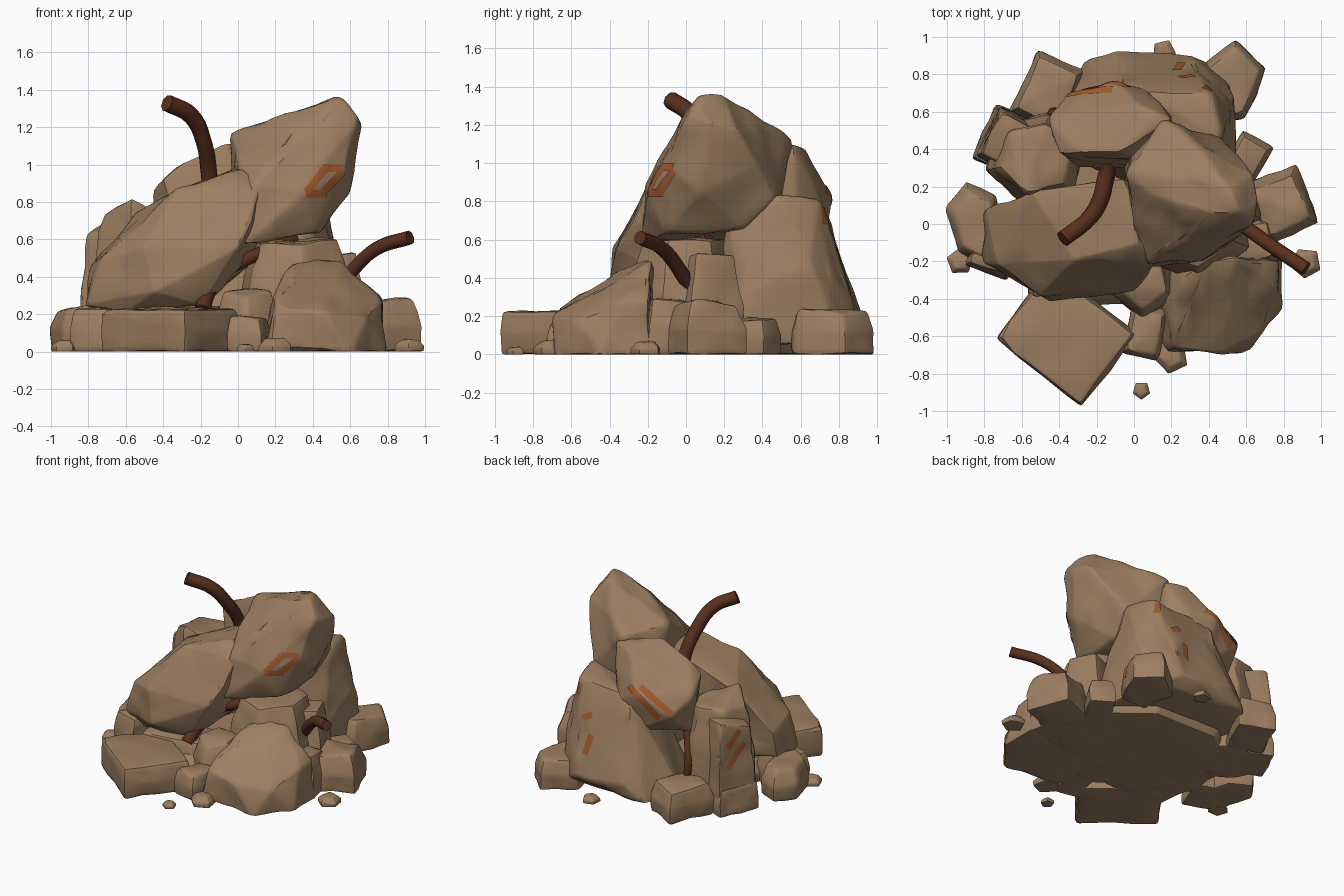
import bpy, bmesh, math, random
from mathutils import Vector, noise
from mathutils.bvhtree import BVHTree

random.seed(4)
old = bpy.data.objects.get("Cube")
if old:
    bpy.data.objects.remove(old)


def material(name, color):
    mat = bpy.data.materials.new(name)
    mat.use_nodes = True
    mat.diffuse_color = (*color, 1)
    bsdf = mat.node_tree.nodes["Principled BSDF"]
    bsdf.inputs["Base Color"].default_value = (*color, 1)
    bsdf.inputs["Roughness"].default_value = 0.9
    return mat


STONE = material("stone brown", (0.33, 0.21, 0.118))
ROOT = material("root brown", (0.1, 0.03, 0.013))
ORANGE = material("orange paint", (0.36, 0.105, 0.03))


def add_object(name, bm, mat, angle=35):
    mesh = bpy.data.meshes.new(name)
    bm.to_mesh(mesh)
    bm.free()
    mesh.materials.append(mat)
    obj = bpy.data.objects.new(name, mesh)
    bpy.context.collection.objects.link(obj)
    bpy.ops.object.select_all(action="DESELECT")
    bpy.context.view_layer.objects.active = obj
    obj.select_set(True)
    bpy.ops.object.shade_smooth_by_angle(angle=math.radians(angle))
    return obj


def rock(name, points, chip=0.022, rough=0.02):
    """Convex stone with worn edges and a slightly uneven surface."""
    bm = bmesh.new()
    for p in points:
        bm.verts.new(p)
    bmesh.ops.convex_hull(bm, input=bm.verts)
    loose = [v for v in bm.verts if not v.link_faces]
    bmesh.ops.delete(bm, geom=loose, context="VERTS")
    bmesh.ops.dissolve_limit(bm, angle_limit=math.radians(9), verts=bm.verts, edges=bm.edges)
    bmesh.ops.bevel(bm, geom=list(bm.edges), offset=chip, segments=2, profile=0.6,
                    affect="EDGES", clamp_overlap=True)
    bmesh.ops.triangulate(bm, faces=bm.faces)
    for _ in range(2):
        long_edges = [e for e in bm.edges if e.calc_length() > 0.09]
        bmesh.ops.subdivide_edges(bm, edges=long_edges, cuts=1)
        bmesh.ops.triangulate(bm, faces=bm.faces)
    bm.normal_update()
    for v in bm.verts:
        v.co += v.normal * rough * noise.noise(v.co * 7)
        v.co.z = max(v.co.z, 0)
    bmesh.ops.recalc_face_normals(bm, faces=bm.faces)
    return add_object(name, bm, STONE)


def block(name, x, y, width, depth, height, turn=0, taper=0.8, sides=4, base=0):
    """Tapered stone with uneven corners."""
    points = []
    for i in range(sides):
        a = (i + 0.5) * math.tau / sides
        reach = 0.5 / math.cos(math.pi / sides)
        for z, scale in ((base, 0.98), (base + height * 0.5, 1), (base + height, taper)):
            s = reach * scale * random.uniform(0.95, 1.03)
            offset = Vector((math.cos(a) * width * s, math.sin(a) * depth * s, 0))
            offset.rotate(Vector((1, 0, 0)).rotation_difference(
                Vector((math.cos(math.radians(turn)), math.sin(math.radians(turn)), 0))))
            lift = random.uniform(0.86, 1) if z > base else 1
            points.append((x + offset.x, y + offset.y, z * lift))
    size = min(width, depth, height)
    return rock(name, points, min(0.022, size * 0.1), min(0.018, size * 0.06))


def root(name, path, radius=0.046):
    """Bent round root along a smooth path."""
    curve = bpy.data.curves.new(name, "CURVE")
    curve.dimensions = "3D"
    curve.bevel_depth = radius
    curve.bevel_resolution = 2
    curve.use_fill_caps = True
    spline = curve.splines.new("BEZIER")
    spline.bezier_points.add(len(path) - 1)
    for point, co in zip(spline.bezier_points, path):
        point.co = co
        point.handle_left_type = point.handle_right_type = "AUTO"
    spline.resolution_u = 5
    curve.materials.append(ROOT)
    obj = bpy.data.objects.new(name, curve)
    bpy.context.collection.objects.link(obj)


def paint(name, target, direction, strokes, half=0.02, steps=12):
    """Thin painted strokes laid onto the surface of a stone."""
    bm = bmesh.new()
    source = bmesh.new()
    source.from_mesh(target.data)
    tree = BVHTree.FromBMesh(source)
    d = Vector(direction).normalized()
    for start, end in strokes:
        start, end = Vector(start), Vector(end)
        side = d.cross(end - start).normalized() * half
        rows = []
        for i in range(steps + 1):
            row = []
            for k in (-1, 0, 1):
                hit, normal, _, _ = tree.ray_cast(start.lerp(end, i / steps) + side * k - d * 2, d)
                row.append(bm.verts.new(hit + normal * 0.006) if hit else None)
            rows.append(row)
        for a, b in zip(rows, rows[1:]):
            for k in (0, 1):
                quad = (a[k], a[k + 1], b[k + 1], b[k])
                if all(quad):
                    face = bm.faces.new(quad)
                    face.normal_update()
                    if face.normal.dot(d) > 0:
                        face.normal_flip()
    source.free()
    add_object(name, bm, ORANGE)


# Large leaning slabs
rock("lower_slab", [
    (-.8, -.2, .25), (-.81, .05, .26), (-.73, -.22, .5), (-.79, .08, .45),
    (-.45, -.41, .32), (-.5, -.38, .56), (0, -.36, .55), (.08, -.28, .7),
    (-.32, -.19, .87), (.03, -.1, .98), (.12, -.2, .88), (-.05, .25, .97),
    (-.55, .18, .74), (-.2, -.32, .25), (-.6, -.27, .2), (-.2, .2, .25),
    (0, -.2, .45), (.1, .1, .5)])
upper_slab = rock("upper_slab", [
    (.57, .06, 1.37), (.5, .2, 1.36), (.42, .06, 1.33), (.64, .02, 1.26), (.67, .12, 1.22),
    (.63, .26, 1.18), (.1, .15, 1.21), (.32, .45, 1.18), (0, 0, 1.03),
    (-.04, .28, 1.17), (.08, -.21, .9), (.36, -.2, .85), (.57, -.07, .95),
    (.6, .08, .84), (.42, -.1, .64), (.02, -.24, .56), (.56, .37, 1),
    (.46, .46, .82), (.45, .3, .65), (-.05, .3, .6), (.16, .56, 1.12), (.05, .5, .7)])

# Stones behind the slabs
tilted_stone = rock("tilted_back_stone", [
    (-.46, .58, .84), (-.4, .38, .92), (-.28, .38, 1.02), (-.08, .38, 1.12),
    (.05, .63, 1.07), (.2, .56, 1.09), (-.1, .76, .83), (-.36, .7, .7),
    (.06, .73, .75), (.2, .6, .6), (-.4, .5, .52), (-.3, .3, .5),
    (.2, .3, .5), (-.1, .7, .54)])
back_stone = rock("large_back_stone", [
    (-.05, .72, .78), (.4, .7, .8), (.46, .48, .83), (.36, .22, .74),
    (0, .4, .7), (.54, .65, .5), (-.41, .62, .08), (-.26, .88, .08),
    (-.1, .92, .2), (.3, .91, .15), (.5, .8, .06), (.55, .3, .05),
    (.3, .1, .05), (-.3, .3, .05), (.54, .28, .3)])
block("left_back_stone", -.52, .35, .48, .44, .83, -15, .75, 6)
corner_stone = block("left_corner_stone", -.645, .43, .32, .3, .59, -26, .8, base=.12)
block("inner_core_stone", 0, .08, 1.3, 1.02, .17, 0, .85, 8)

# Front boulders
rock("front_boulder", [
    (.14, -.6, 0), (.13, -.3, .02), (.18, -.68, .03), (.6, -.69, 0),
    (.79, -.45, 0), (.79, -.18, 0), (.2, -.15, 0), (.2, -.66, .25), (.46, -.69, .2),
    (.19, -.42, .33), (.27, -.28, .46), (.38, -.2, .51), (.55, -.18, .48),
    (.69, -.58, .18), (.77, -.34, .28), (.77, -.2, .28)])
block("middle_boulder", .31, -.01, .58, .54, .66, 8, .72, 6)
block("middle_side_stone", .5, .12, .28, .3, .58, 20, .72)
block("front_left_block", -.365, -.6, .5, .6, .23, 52, .94)
block("front_gap_stone", .05, -.31, .32, .34, .34, 15, .7, 5)
block("front_small_stone", .06, -.58, .2, .28, .2, -12, .78)
block("under_slab_stone", -.28, -.22, .62, .34, .25, 5, .88)

# Stones around the base
block("left_base_stone", -.84, .0, .28, .42, .25, 14, .75, 6)
block("left_front_base_stone", -.74, -.12, .24, .3, .25, -20, .85)
block("left_back_base_stone", -.46, .71, .28, .36, .25, -24, .85)
block("left_side_base_stone", -.67, .43, .3, .32, .22, -25, .88)
block("right_back_base_stone", .51, .75, .31, .42, .24, -22, .8, 5)
block("right_base_stone", .78, .1, .33, .35, .29, 22, .78)
block("right_gap_stone", .61, .36, .19, .22, .2, -30, .8)
block("right_front_gap_stone", .62, -.1, .3, .26, .3, 10, .75)

# Scattered pebbles
for x, y, size in ((.04, -.89, .08), (.2, -.71, .15), (-.93, -.2, .12),
                   (.92, -.21, .14), (.16, .92, .11)):
    block("pebble", x, y, size, size, size * .5, random.uniform(0, 90), .6, 5)

# Roots sticking out of the pile
root("upper_root", [(-.14, .28, .75), (-.155, .23, .95), (-.18, .13, 1.11),
                    (-.25, .02, 1.26), (-.38, -.08, 1.33)])
root("side_root", [(.5, .05, .3), (.6, -.02, .42), (.74, -.12, .55), (.92, -.24, .61)], .038)
root("low_inner_root", [(-.19, -.34, .22), (-.17, -.27, .3), (-.12, -.15, .4)])
root("high_inner_root", [(-.04, -.12, .45), (.06, -.14, .5), (.3, .12, .6)], .035)
root("back_inner_root", [(-.36, .5, .55), (-.43, .58, .36), (-.42, .6, .15)], .03)

# Painted marks
paint("slab_marks", upper_slab, (0, 1, 0), [
    ((.365, 0, .85), (.46, 0, .975)), ((.45, 0, .98), (.555, 0, .98)),
    ((.36, 0, .845), (.47, 0, .845)), ((.45, 0, .85), (.555, 0, .96))])
paint("tilted_stone_marks", tilted_stone, (.4, -.8, -.3), [
    ((-.04, .74, .87), (-.26, .68, .66)), ((-.12, .73, .88), (-.34, .65, .7))], .022)
paint("corner_stone_marks", corner_stone, (.8, -.5, -.2), [
    ((-.77, .46, .62), (-.7, .53, .5)), ((-.79, .43, .52), (-.7, .53, .34))], .023)
paint("back_stone_marks", back_stone, (-.2, -.8, -.5), [
    ((.26, .83, .62), (.33, .83, .57)), ((.24, .86, .48), (.26, .88, .32)),
    ((.38, .7, .76), (.4, .72, .68))], .022)
